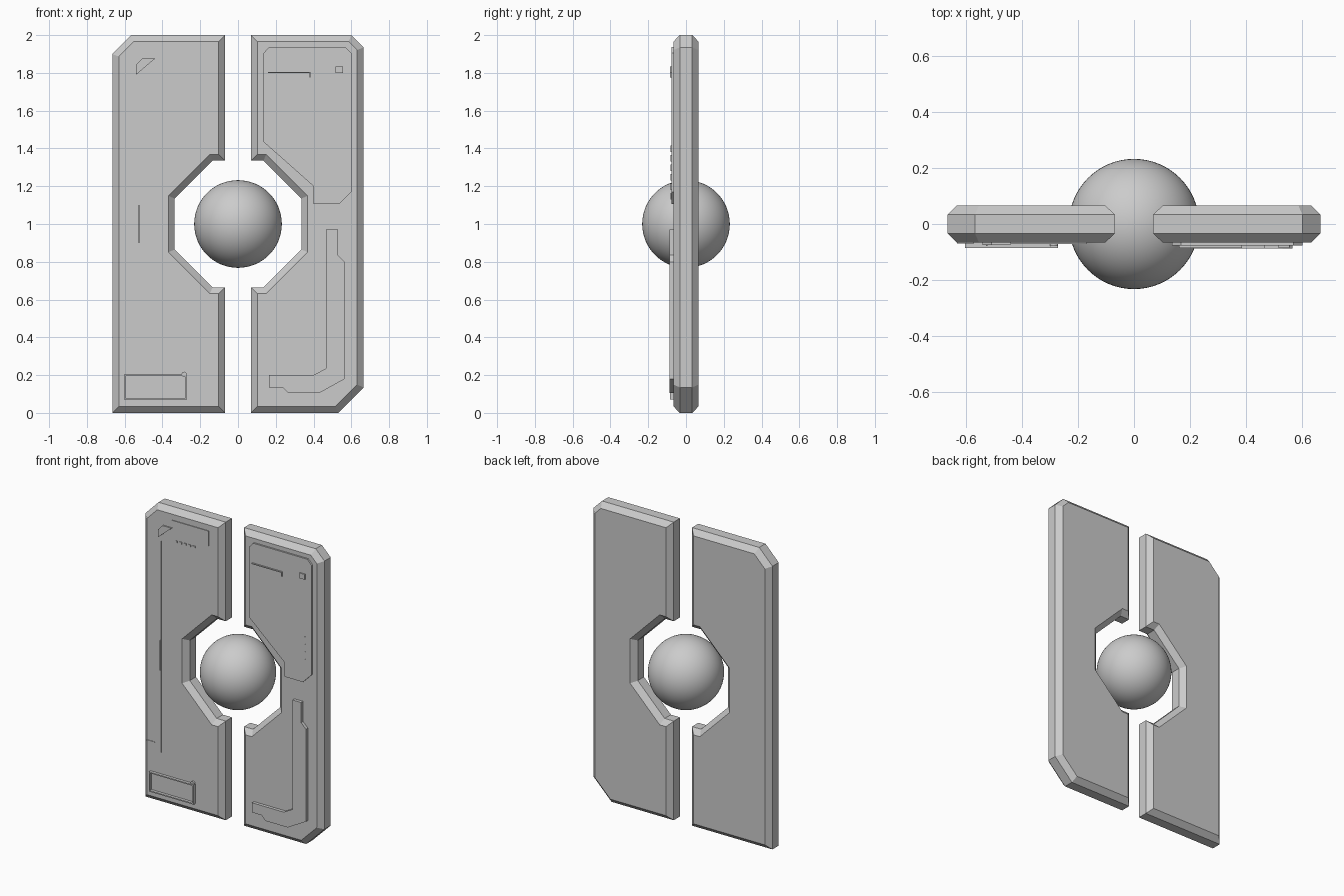
import bpy, bmesh
from mathutils import Vector

if "Cube" in bpy.data.objects:
    bpy.data.objects.remove(bpy.data.objects["Cube"])


def inset(pts, d):
    """Offset a counter-clockwise outline inwards by d with mitred corners."""
    out = []
    n = len(pts)
    for i in range(n):
        a, b, c = (Vector(pts[(i + k) % n]) for k in (-1, 0, 1))
        e1, e2 = (b - a).normalized(), (c - b).normalized()
        n1, n2 = Vector((-e1.y, e1.x)), Vector((-e2.y, e2.x))
        out.append(b + (n1 + n2) * d / (1 + n1.dot(n2)))
    return out


def loft(name, rings):
    """Solid from matching (outline, y) rings, front to back."""
    bm = bmesh.new()
    loops = [[bm.verts.new((p[0], y, p[1])) for p in pts] for pts, y in rings]
    n = len(loops[0])
    for r0, r1 in zip(loops, loops[1:]):
        for i in range(n):
            j = (i + 1) % n
            bm.faces.new((r0[i], r0[j], r1[j], r1[i]))
    bm.faces.new(loops[0])
    bm.faces.new(loops[-1][::-1])
    bmesh.ops.recalc_face_normals(bm, faces=bm.faces)
    me = bpy.data.meshes.new(name)
    bm.to_mesh(me)
    bm.free()
    ob = bpy.data.objects.new(name, me)
    bpy.context.collection.objects.link(ob)
    return ob


T, S, B = 0.066, 0.033, 0.034   # half thickness, half side wall, bevel width


def slab(name, pts):
    small = inset(pts, B)
    return loft(name, [(small, -T), (pts, -S), (pts, S), (small, T)])


def raised(name, pts, y, base=-T + 0.004):
    return loft(name, [(pts, y), (pts, base)])


def bar(name, x0, z0, x1, z1, y, base=-T + 0.004):
    return raised(name, [(x0, z0), (x1, z0), (x1, z1), (x0, z1)], y, base)


# Main slabs, each with half of the octagonal opening
notch = [(0.068, 1.335), (0.135, 1.335), (0.335, 1.135),
         (0.335, 0.865), (0.135, 0.665), (0.068, 0.665)]
slab("right_slab", notch + [(0.068, 0), (0.53, 0), (0.665, 0.135),
                            (0.665, 1.935), (0.6, 2), (0.068, 2)])
slab("left_slab", [(-x, z) for x, z in reversed(notch)] +
     [(-0.068, 2), (-0.567, 2), (-0.665, 1.9), (-0.665, 0), (-0.068, 0)])

# Floating core
bpy.ops.mesh.primitive_uv_sphere_add(segments=64, ring_count=32, radius=0.232,
                                     location=(0, 0, 1))
core = bpy.context.object
core.name = "core_sphere"
bpy.ops.object.shade_smooth()

# Raised plates on the right slab
raised("upper_plate", [(0.135, 1.435), (0.4, 1.2), (0.4, 1.105), (0.535, 1.105),
                       (0.6, 1.17), (0.6, 1.905), (0.568, 1.938),
                       (0.167, 1.938), (0.135, 1.905)], -0.077)
raised("lower_conduit", [(0.165, 0.135), (0.235, 0.135), (0.265, 0.105),
                         (0.43, 0.105), (0.565, 0.18), (0.565, 0.8),
                         (0.53, 0.835), (0.53, 0.97), (0.465, 0.97),
                         (0.465, 0.235), (0.4, 0.2), (0.165, 0.2)], -0.087)

# Fine trim on the upper plate
bar("plate_trim_top", 0.16, 1.8, 0.385, 1.806, -0.085)
bar("plate_trim_end", 0.379, 1.775, 0.385, 1.8, -0.085)
bar("indicator_pad", 0.515, 1.8, 0.555, 1.835, -0.085)
for i in range(6):
    z = 1.13 + i * 0.05
    bar(f"plate_dash_{i}", 0.55, z, 0.556, z + 0.035, -0.081)

# Thin rim and stud at the foot of the left slab
bar("rim_bottom", -0.603, 0.07, -0.27, 0.078, -0.085)
bar("rim_top", -0.603, 0.194, -0.27, 0.202, -0.085)
bar("rim_left", -0.603, 0.078, -0.595, 0.194, -0.085)
bar("rim_right", -0.278, 0.078, -0.27, 0.194, -0.085)
bpy.ops.mesh.primitive_cylinder_add(vertices=16, radius=0.014, depth=0.016,
                                    location=(-0.285, -0.07, 0.204),
                                    rotation=(1.5708, 0, 0))
bpy.context.object.name = "rim_stud"

# Fine trim on the left slab
raised("corner_tab", [(-0.54, 1.79), (-0.44, 1.875), (-0.508, 1.875),
                      (-0.54, 1.842)], -0.075)
bar("long_seam", -0.527, 0.345, -0.523, 1.765, -0.068)
bar("seam_ridge", -0.528, 0.9, -0.522, 1.1, -0.078)
bar("side_seam", -0.63, 0.4, -0.57, 0.404, -0.069)
bar("bracket_top", -0.44, 1.922, -0.168, 1.927, -0.071)
bar("bracket_side", -0.173, 1.827, -0.168, 1.922, -0.071)
for i in range(5):
    x = -0.42 + i * 0.033
    bar(f"tick_{i}", x, 1.785, x + 0.018, 1.797, -0.07)
